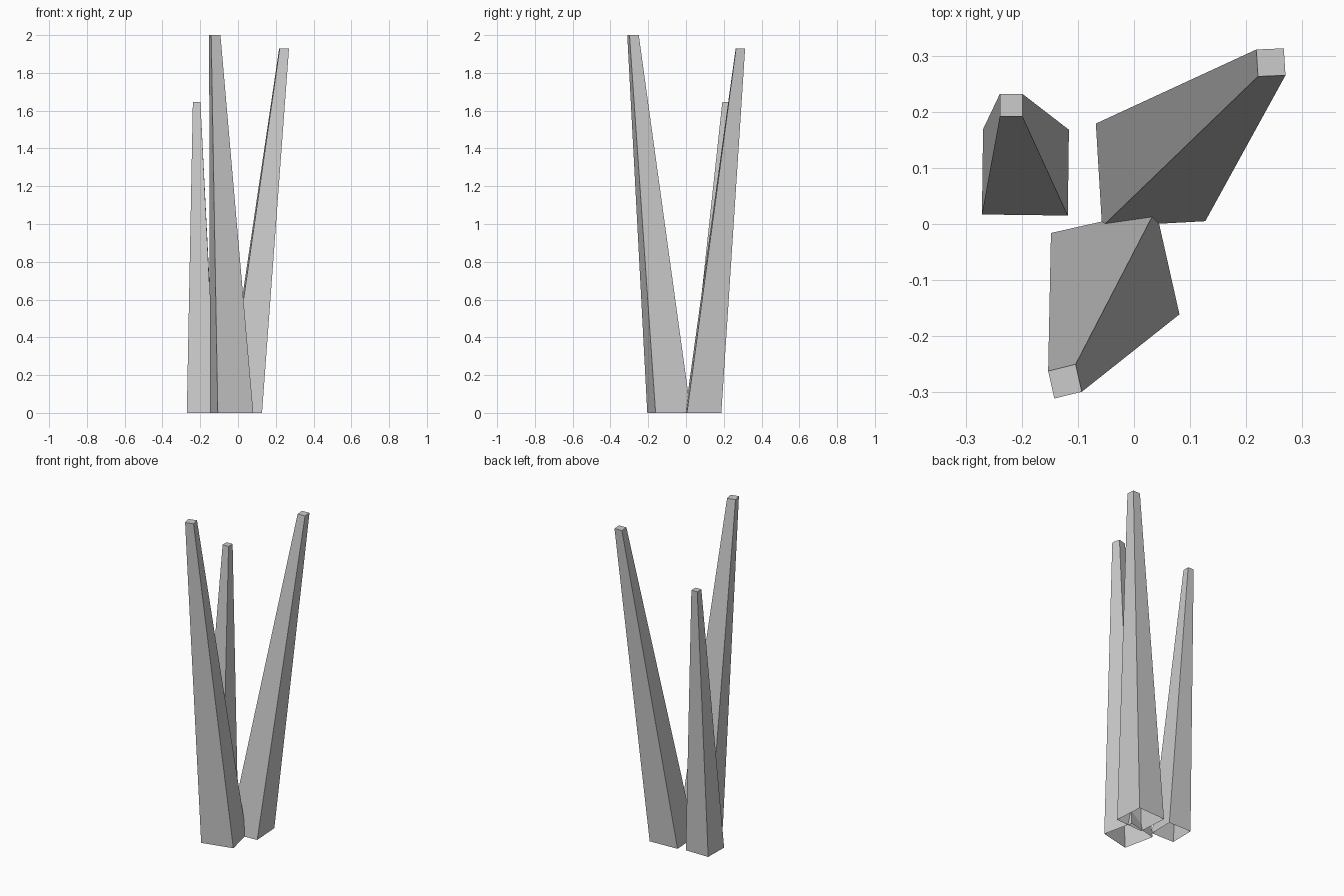
import bpy, bmesh

if "Cube" in bpy.data.objects:
    bpy.data.objects.remove(bpy.data.objects["Cube"])


def spike(name, base, top, height):
    """Four-sided tapered spike, open underneath."""
    bm = bmesh.new()
    low = [bm.verts.new((x, y, 0)) for x, y in base]
    high = [bm.verts.new((x, y, height)) for x, y in top]
    for i in range(4):
        j = (i + 1) % 4
        bm.faces.new((low[i], low[j], high[j], high[i]))
    bm.faces.new(high)
    mesh = bpy.data.meshes.new(name)
    bm.to_mesh(mesh)
    bm.free()
    obj = bpy.data.objects.new(name, mesh)
    bpy.context.collection.objects.link(obj)
    return obj


# Corners run counter-clockwise from the front left
# Tallest spike, leaning forward
spike("front_spike",
      [(-0.107, -0.205), (0.081, -0.161), (0.039, 0.026), (-0.148, -0.016)],
      [(-0.142, -0.311), (-0.093, -0.299), (-0.104, -0.25), (-0.153, -0.262)], 2.0)

# Spike leaning back and right
spike("right_spike",
      [(-0.057, -0.005), (0.127, 0.005), (0.116, 0.187), (-0.068, 0.179)],
      [(0.221, 0.263), (0.27, 0.265), (0.267, 0.313), (0.218, 0.311)], 1.93)

# Shortest spike, behind on the left
spike("left_spike",
      [(-0.271, 0.017), (-0.118, 0.015), (-0.116, 0.168), (-0.269, 0.169)],
      [(-0.239, 0.192), (-0.199, 0.192), (-0.199, 0.232), (-0.239, 0.232)], 1.645)
